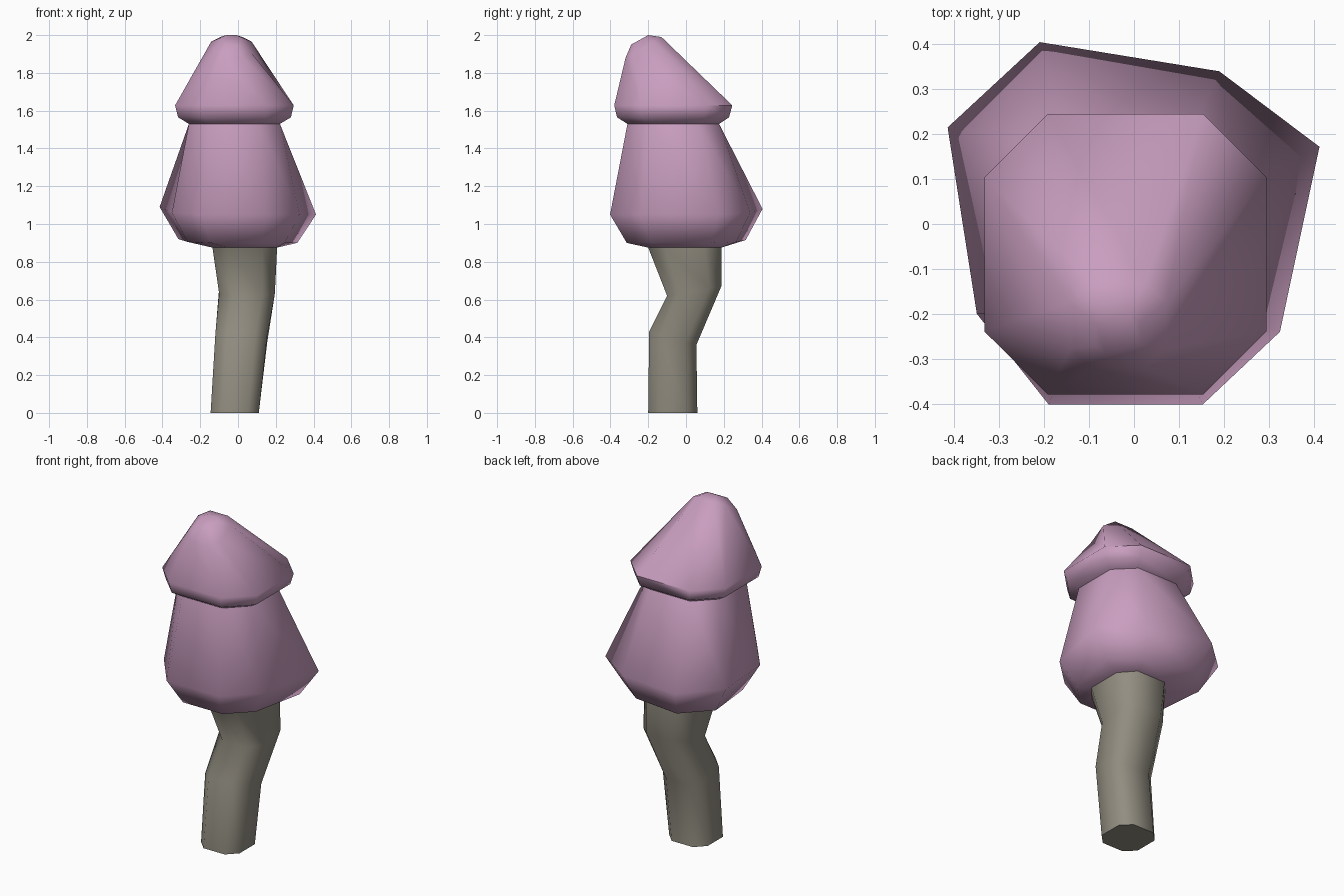
import bpy, bmesh, math

if "Cube" in bpy.data.objects:
    bpy.data.objects.remove(bpy.data.objects["Cube"])


def ring(x0, x1, y0, y1, zf, zb=None, cut=0.225):
    """Chamfered-box octagon; height runs from zf at the front to zb at the back."""
    zb = zf if zb is None else zb
    cx, cy = (x1 - x0) * cut, (y1 - y0) * cut
    pts = [(x0 + cx, y1), (x1 - cx, y1), (x1, y1 - cy), (x1, y0 + cy),
           (x1 - cx, y0), (x0 + cx, y0), (x0, y0 + cy), (x0, y1 - cy)]
    return [(x, y, zf + (zb - zf) * (y - y0) / (y1 - y0)) for x, y in pts]


def loft(name, rings, color, cap_bottom=False, cap_top=False):
    bm = bmesh.new()
    loops = [[bm.verts.new(p) for p in r] for r in rings]
    for a, b in zip(loops, loops[1:]):
        for i in range(8):
            j = (i + 1) % 8
            bm.faces.new((a[i], a[j], b[j], b[i]))
    if cap_bottom:
        bm.faces.new(loops[0])
    if cap_top:
        bm.faces.new(loops[-1])
    # rings run clockwise seen from above, so turn every face outward
    for f in bm.faces:
        f.normal_flip()
    if cap_bottom:
        bm.faces.ensure_lookup_table()
        bm.faces[7 + 8 * (len(rings) - 2) + 1].normal_flip()
    bm.normal_update()
    me = bpy.data.meshes.new(name)
    bm.to_mesh(me)
    bm.free()
    ob = bpy.data.objects.new(name, me)
    bpy.context.collection.objects.link(ob)
    mat = bpy.data.materials.new(name + "_color")
    mat.diffuse_color = color
    mat.use_nodes = True
    mat.node_tree.nodes["Principled BSDF"].inputs["Base Color"].default_value = mat.diffuse_color
    me.materials.append(mat)
    bpy.ops.object.select_all(action='DESELECT')
    ob.select_set(True)
    bpy.context.view_layer.objects.active = ob
    bpy.ops.object.shade_smooth_by_angle(angle=math.radians(60))
    return ob


PINK = (0.58, 0.34, 0.52, 1)
BARK = (0.29, 0.27, 0.22, 1)

stem_top = ring(-0.135, 0.207, -0.2, 0.187, 0.875)
neck = ring(-0.26, 0.222, -0.31, 0.175, 1.53)

# Bent trunk
loft("trunk", [
    ring(-0.145, 0.11, -0.2, 0.06, 0),
    ring(-0.12, 0.155, -0.195, 0.055, 0.43, 0.36),
    ring(-0.1, 0.195, -0.1, 0.187, 0.62, 0.67),
    stem_top], BARK, cap_bottom=True)

# Lower foliage skirt with an uneven widest rim
rim = [(-0.21, 0.405, 1.08), (0.19, 0.34, 1.06), (0.413, 0.172, 1.05), (0.325, -0.24, 1.05),
       (0.153, -0.402, 1.05), (-0.19, -0.402, 1.05), (-0.35, -0.2, 1.06), (-0.415, 0.215, 1.09)]
under = [(x * 0.76, y * 0.78, 0.9 + (z - 1.05) * 0.5) for x, y, z in rim]
loft("lower_foliage", [stem_top, under, rim, neck], PINK)

# Upper foliage cap, its tip leaning to the front
loft("upper_foliage", [
    neck,
    ring(-0.317, 0.28, -0.365, 0.228, 1.565),
    ring(-0.333, 0.295, -0.38, 0.245, 1.628),
    ring(-0.142, 0.072, -0.32, -0.13, 1.88, 1.99),
    ring(-0.085, 0.015, -0.29, -0.2, 1.95, 2.0)], PINK, cap_top=True)
